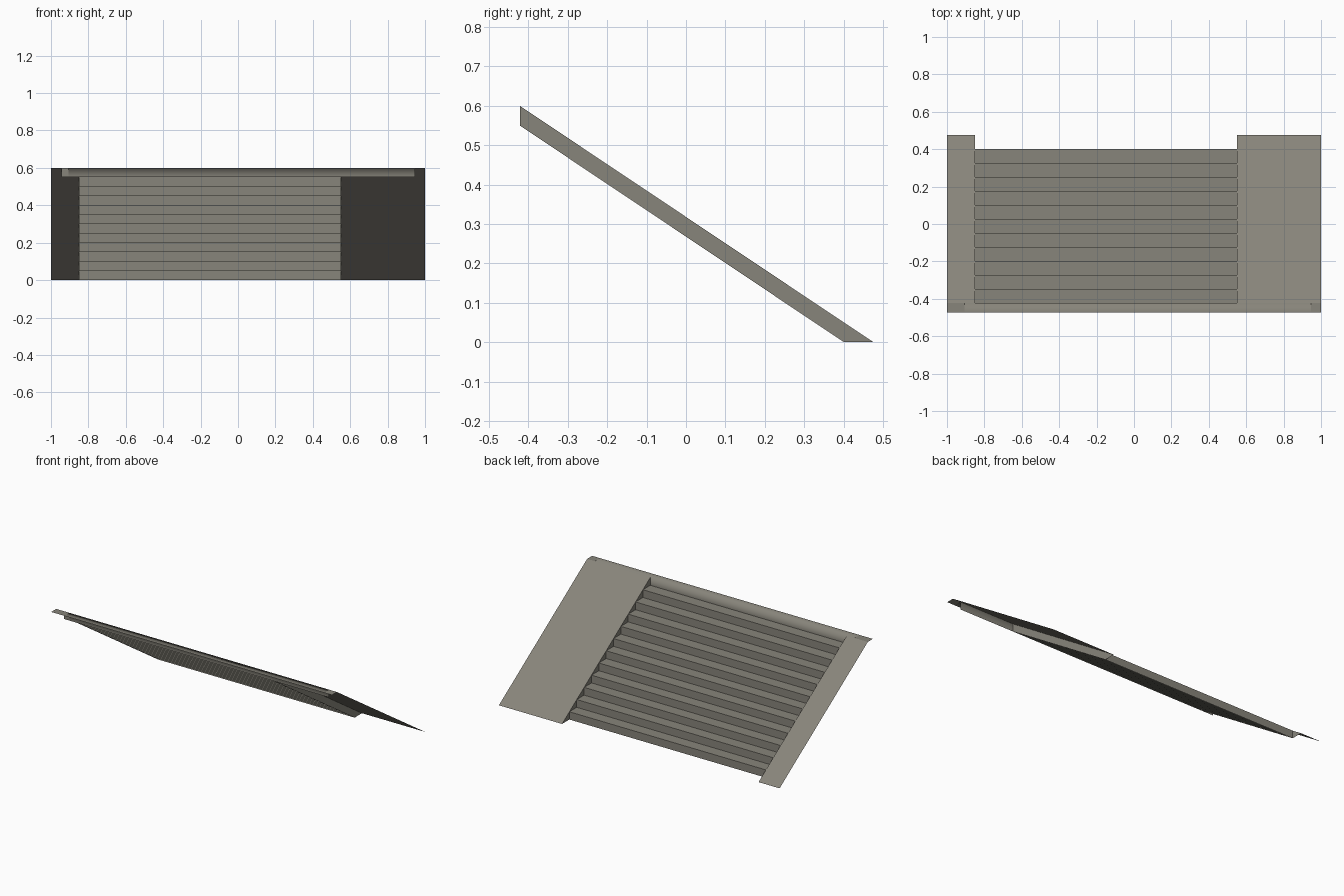
import bpy

cube = bpy.data.objects.get("Cube")
if cube:
    bpy.data.objects.remove(cube, do_unlink=True)

# Main dimensions
STEPS = 12
HEIGHT = 0.6
RISE = HEIGHT / STEPS
FOOT_Y, TOP_Y, FRONT_Y = 0.401, -0.422, -0.473
RUN = (FOOT_Y - TOP_Y) / (STEPS - 1)
END_Y = FOOT_Y + RUN
STAIR_RIGHT, STAIR_LEFT = -0.85, 0.55
LIP = 0.945

stone = bpy.data.materials.new("warm_grey_stone")
stone.use_nodes = True
colour = (0.245, 0.233, 0.197, 1)
stone.diffuse_color = colour
bsdf = stone.node_tree.nodes["Principled BSDF"]
bsdf.inputs["Base Color"].default_value = colour
bsdf.inputs["Roughness"].default_value = 0.8


def sheet(name, verts, faces, smooth=False):
    mesh = bpy.data.meshes.new(name)
    mesh.from_pydata(verts, [], faces)
    mesh.materials.append(stone)
    for poly in mesh.polygons:
        poly.use_smooth = smooth
    obj = bpy.data.objects.new(name, mesh)
    bpy.context.collection.objects.link(obj)
    return obj


def extrude_profile(name, profile, x0, x1, smooth=False):
    """Sweep a (y, z) profile running uphill between two x positions."""
    verts = [(x, y, z) for y, z in profile for x in (x0, x1)]
    faces = [(2 * i + 1, 2 * i, 2 * i + 2, 2 * i + 3) for i in range(len(profile) - 1)]
    return sheet(name, verts, faces, smooth)


# Stair flight: open sheet of risers and treads, below the top riser
profile = []
for i in range(STEPS - 1):
    y = FOOT_Y - i * RUN
    profile += [(y, i * RISE), (y, (i + 1) * RISE)]
profile.append((TOP_Y, HEIGHT - RISE))
extrude_profile("stair_flight", profile, STAIR_RIGHT, STAIR_LEFT)

# Sloping side ramps
slope = [(END_Y, 0), (TOP_Y, HEIGHT)]
extrude_profile("right_ramp", slope, -1, STAIR_RIGHT)
extrude_profile("left_ramp", slope, STAIR_LEFT, 1)

# Stringers closing the stair sides under the ramps
band = [(FOOT_Y, 0), (END_Y, 0), (TOP_Y, HEIGHT), (TOP_Y, HEIGHT - RISE)]
for name, x in (("right_stringer", STAIR_RIGHT), ("left_stringer", STAIR_LEFT)):
    face = (0, 1, 2, 3) if x < 0 else (3, 2, 1, 0)
    sheet(name, [(x, y, z) for y, z in band], [face])

# Top landing with the softly shaded top riser hanging from its back edge
extrude_profile("landing_edge", [(TOP_Y, HEIGHT - RISE), (TOP_Y, HEIGHT), (FRONT_Y, HEIGHT)],
                -0.905, LIP, smooth=True)
extrude_profile("riser_end", [(TOP_Y, HEIGHT - RISE), (TOP_Y, HEIGHT)], -LIP, -0.905)
extrude_profile("right_landing_end", [(TOP_Y, HEIGHT), (FRONT_Y, HEIGHT)], -1, -0.905)
extrude_profile("left_landing_end", [(TOP_Y, HEIGHT), (FRONT_Y, HEIGHT)], LIP, 1)
